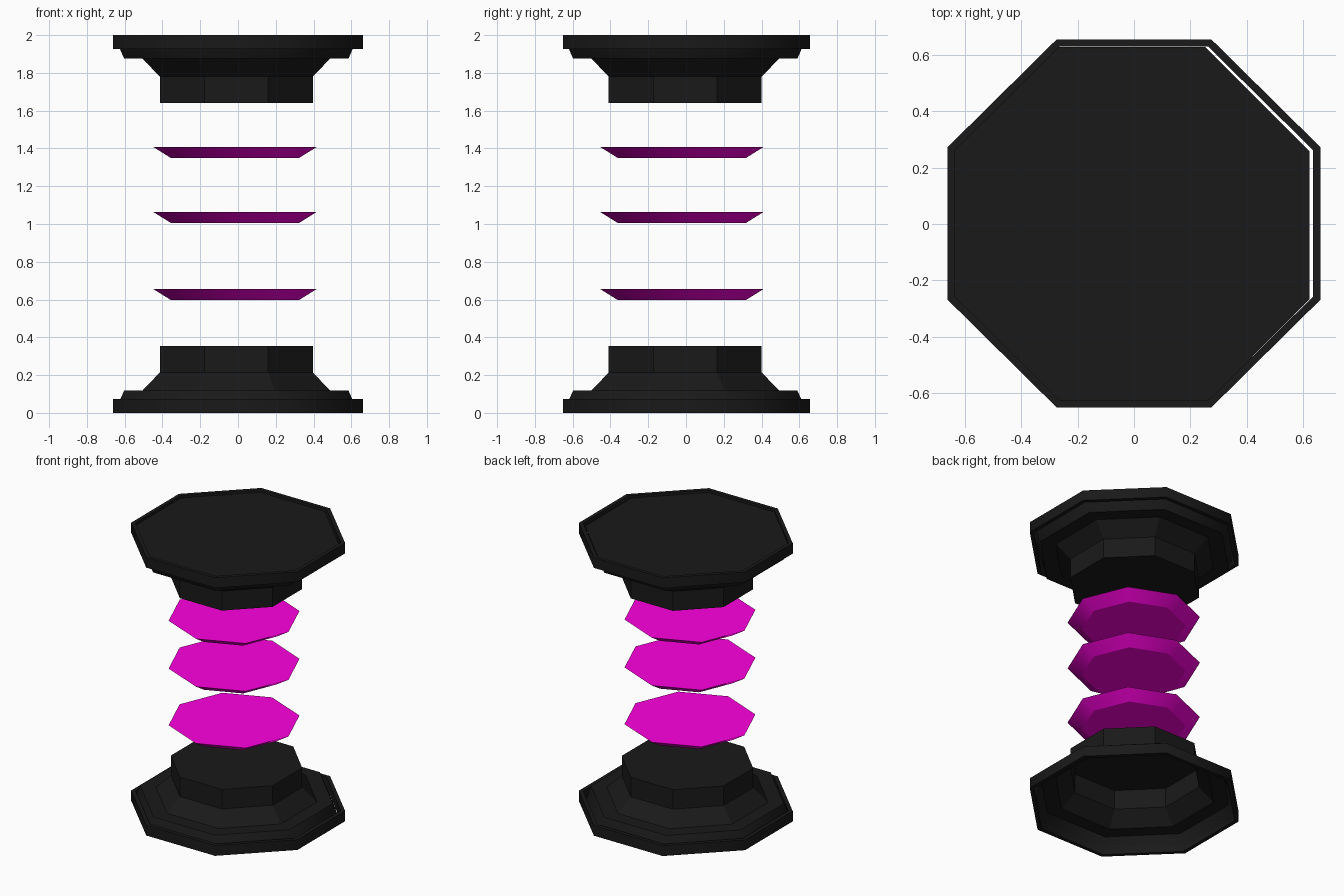
import bpy, bmesh
from math import cos, sin, pi

if "Cube" in bpy.data.objects:
    bpy.data.objects.remove(bpy.data.objects["Cube"])

def material(name, rgb):
    m = bpy.data.materials.new(name)
    m.diffuse_color = (*rgb, 1)
    m.use_nodes = True
    m.node_tree.nodes["Principled BSDF"].inputs["Base Color"].default_value = m.diffuse_color
    return m

BLACK = material("black", (0.010, 0.010, 0.010))
MAGENTA = material("magenta", (0.98, 0.0, 0.73))
APOTHEM = 1 / cos(pi / 8)   # flat-to-flat half width -> corner radius

def octagon_lathe(name, profile, mat, centre=(0, 0), turn=pi / 8, scale=(1, 1),
                  caps=(), closed=False, top=None, smooth=()):
    """Sweep (radius, z) points round eight sides.
    caps: rings to fill, smooth: bands shaded smooth, top: mirror down from here."""
    bm = bmesh.new()
    rings = [[bm.verts.new((centre[0] + scale[0] * r * cos(turn + k * pi / 4),
                            centre[1] + scale[1] * r * sin(turn + k * pi / 4),
                            z if top is None else top - z)) for k in range(8)]
             for r, z in profile]
    pairs = list(zip(rings, rings[1:]))
    if closed:
        pairs.append((rings[-1], rings[0]))
    for i, (a, b) in enumerate(pairs):
        for k in range(8):
            n = (k + 1) % 8
            bm.faces.new((a[k], a[n], b[n], b[k])).smooth = i in smooth
    for c in caps:
        bm.faces.new(rings[c])
    bmesh.ops.recalc_face_normals(bm, faces=bm.faces)
    me = bpy.data.meshes.new(name)
    bm.to_mesh(me)
    bm.free()
    me.materials.append(mat)
    ob = bpy.data.objects.new(name, me)
    bpy.context.collection.objects.link(ob)
    return ob

def flats(points):
    return [(r * APOTHEM, z) for r, z in points]

RIM = flats([(0.656, 0), (0.656, 0.074), (0.63, 0.074), (0.63, 0)])
STEPS = flats([(0.632, 0.012), (0.613, 0.075), (0.594, 0.118), (0.497, 0.118),
               (0.405, 0.214), (0.405, 0.354)])

# Stepped end pieces: the lower one is hollow underneath, the upper one is plated
for label, rim_top, step_top in (("lower", None, None), ("upper", 2, 1.994)):
    octagon_lathe(label + "_rim", RIM, BLACK, closed=True, top=rim_top,
                  scale=(1.008, 0.996), centre=(0, 0.002), smooth=(0, 2))
    octagon_lathe(label + "_pedestal", STEPS, BLACK, centre=(-0.009, -0.004),
                  caps=(0, -1) if step_top else (-1,), top=step_top, smooth=(0, 1))

# Floating glowing discs, turned so a corner points along each axis
for i, z in enumerate((0.598, 1.006, 1.35)):
    octagon_lathe(f"disc_{i + 1}", [(0.34, z), (0.433, z + 0.058)], MAGENTA,
                  centre=(-0.016, -0.022), turn=0, caps=(0, 1), smooth=(0,))
